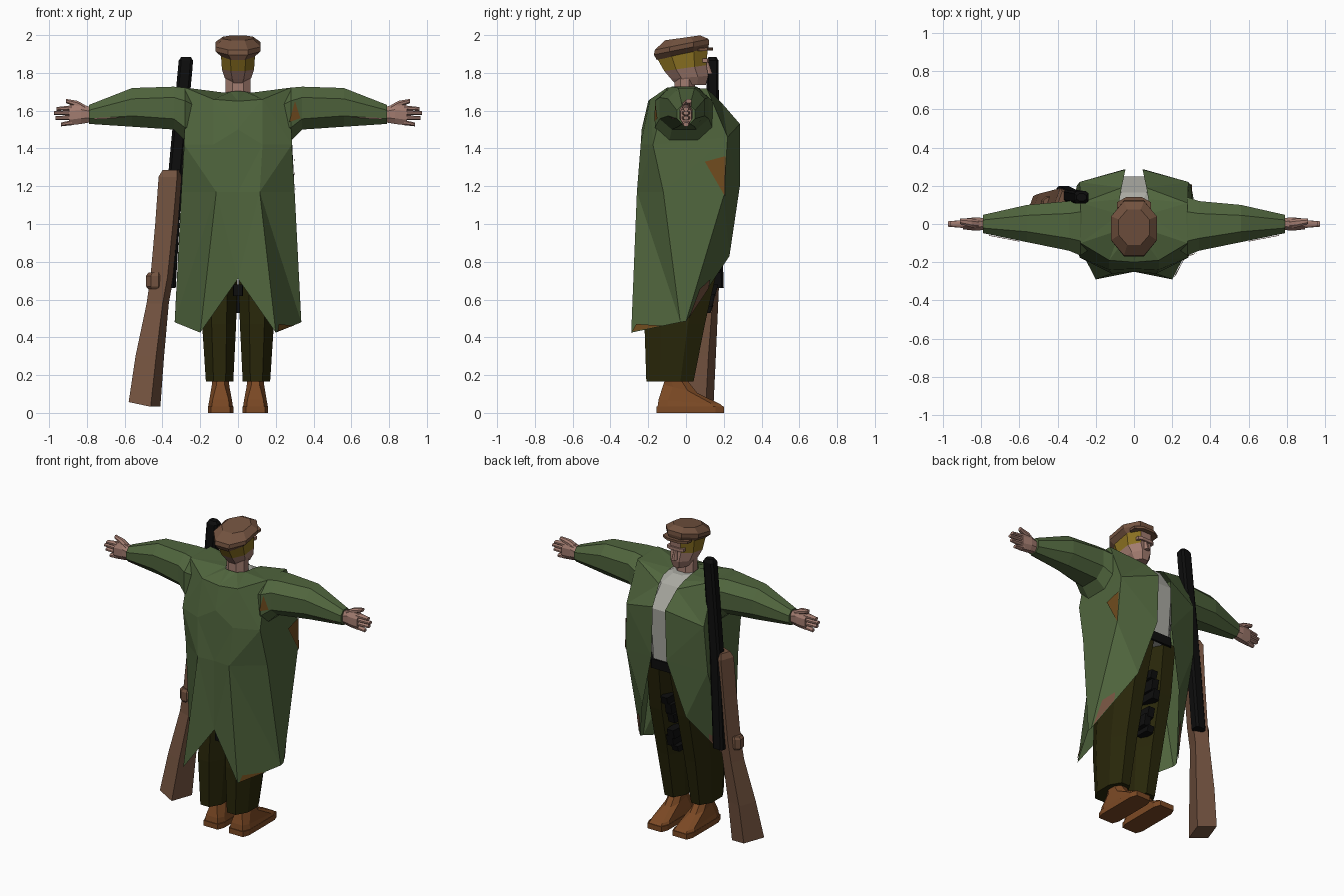
import bpy, bmesh
from mathutils import Vector
from mathutils.bvhtree import BVHTree

cube = bpy.data.objects.get("Cube")
if cube:
    bpy.data.objects.remove(cube)


def material(name, r, g, b):
    m = bpy.data.materials.new(name)
    m.use_nodes = True
    m.diffuse_color = (r, g, b, 1)
    m.node_tree.nodes["Principled BSDF"].inputs["Base Color"].default_value = (r, g, b, 1)
    return m


GREEN = material("coat green", .08, .13, .047)
RUST = material("patch rust", .16, .07, .013)
OLIVE = material("trouser olive", .022, .02, .003)
LEATHER = material("boot leather", .2, .067, .018)
SKIN = material("skin", .36, .2, .16)
HAIR = material("hair blond", .25, .16, .015)
BROWN = material("cap and wood brown", .17, .085, .05)
BLACK = material("black metal", .004, .004, .004)
SHIRT = material("shirt grey", .4, .4, .36)


def finish(name, bm, mats, mirror=False):
    mesh = bpy.data.meshes.new(name)
    bm.to_mesh(mesh)
    for m in mats:
        mesh.materials.append(m)
    ob = bpy.data.objects.new(name, mesh)
    bpy.context.collection.objects.link(ob)
    if mirror:
        ob.modifiers.new("mirror", 'MIRROR')


def loft(name, rings, mats, mirror=False, closed=True, rule=None):
    """Skin a list of rings; closed lofts get end caps. Returns a surface tree."""
    bm = bmesh.new()
    rows = [[bm.verts.new(p) for p in ring] for ring in rings]
    n = len(rows[0])
    for a, b in zip(rows, rows[1:]):
        for i in range(n if closed else n - 1):
            j = (i + 1) % n
            bm.faces.new((a[i], a[j], b[j], b[i]))
    if closed:
        bm.faces.new(rows[0][::-1])
        bm.faces.new(rows[-1])
        bmesh.ops.recalc_face_normals(bm, faces=bm.faces)
    else:
        bmesh.ops.triangulate(bm, faces=bm.faces)
    bm.normal_update()
    if rule:
        for f in bm.faces:
            f.material_index = rule(f)
    tree = BVHTree.FromBMesh(bm)
    finish(name, bm, mats, mirror)
    bm.free()
    return tree


def octagon(u0, u1, v0, v1, c=.28):
    """Rectangle with cut corners."""
    du, dv = (u1 - u0) * c, (v1 - v0) * c
    return [(u0 + du, v0), (u1 - du, v0), (u1, v0 + dv), (u1, v1 - dv),
            (u1 - du, v1), (u0 + du, v1), (u0, v1 - dv), (u0, v0 + dv)]


def level(x0, x1, y0, y1, z, tilt=0, c=.28):
    return [(x, y, z + tilt * y) for x, y in octagon(x0, x1, y0, y1, c)]


def across(x, y0, y1, z0, z1, c=.28):
    return [(x, y, z) for y, z in octagon(y0, y1, z0, z1, c)]


def patch(name, tree, points, mat, mirror=False):
    """Thin flat mark laid on a surface."""
    bm = bmesh.new()
    verts = []
    for p in points:
        hit, normal, _, _ = tree.find_nearest(Vector(p))
        verts.append(bm.verts.new(hit + normal * .007))
    bm.faces.new(verts)
    finish(name, bm, [mat], mirror)
    bm.free()


# Coat: open half shell from back centre round to the front edge, mirrored
coat = loft("coat", [
    [(0, -.25, .71), (.2, -.29, .425), (.335, -.03, .48), (.335, 0, .485), (.16, .23, .83)],
    [(0, -.25, 1.17), (.115, -.26, 1.17), (.3, -.12, 1.17), (.3, .2, 1.15), (.055, .285, 1.2)],
    [(0, -.235, 1.5), (.13, -.24, 1.42), (.285, -.175, 1.42), (.285, .22, 1.46), (.045, .285, 1.53)],
    [(0, -.2, 1.65), (.13, -.19, 1.66), (.28, -.1, 1.722), (.28, .11, 1.718), (.065, .19, 1.64)],
    [(0, -.08, 1.705), (.04, -.07, 1.7), (.07, -.03, 1.695), (.075, .05, 1.69), (.075, .13, 1.675)],
], [GREEN], mirror=True, closed=False)

# Sleeves: the root is tucked inside the coat
sleeve = loft("sleeves", [
    across(.2, -.11, .09, 1.47, 1.67),
    across(.28, -.165, .14, 1.44, 1.722, .25),
    across(.34, -.14, .12, 1.5, 1.727, .25),
    across(.56, -.095, .1, 1.515, 1.72),
    across(.79, -.048, .048, 1.53, 1.63),
], [GREEN], mirror=True)

# Worn patches and the torn sleeve seam
patch("side_patch", coat, [(.3, .21, 1.36), (.3, .1, 1.33), (.3, .2, 1.15)], RUST)
patch("sleeve_patch", sleeve, [(.3, -.16, 1.65), (.27, -.17, 1.54), (.33, -.15, 1.56)], RUST)
patch("back_hem_patch", coat, [(.2, -.28, .43), (.29, -.12, .455), (.21, -.26, .47)], RUST)
patch("front_hem_patches", coat, [(.33, .01, .5), (.3, .06, .66), (.25, .12, .71),
                                  (.25, .115, .66)], BROWN, mirror=True)
patch("sleeve_seams", sleeve, [(.6, -.1, 1.552), (.76, -.06, 1.552), (.76, -.06, 1.562),
                               (.6, -.1, 1.56)], SKIN, mirror=True)

# Shirt, belt and trousers
loft("shirt", [
    level(-.17, .17, -.15, .23, 1.1),
    level(-.19, .19, -.15, .25, 1.5),
    level(-.15, .15, -.1, .165, 1.64),
    level(-.07, .07, -.06, .09, 1.685),
], [SHIRT])
loft("belt", [level(-.19, .19, -.16, .245, z) for z in (1.1, 1.16)], [BLACK])
loft("trouser_legs", [
    level(.025, .17, -.21, .04, .165),
    level(.01, .19, -.22, .1, .47),
    level(.0, .2, -.2, .175, .8),
    level(-.02, .185, -.15, .235, 1.12),
], [OLIVE], mirror=True)

# Black straps hanging between the legs, stepped like broken hooks
for i, (x, front, z, h) in enumerate([
        (.015, .2, .86, .05), (-.005, .185, .79, .075), (-.02, .18, .74, .06),
        (.0, .155, .62, .06), (.015, .14, .56, .07), (-.015, .13, .53, .04)]):
    loft(f"strap_piece_{i + 1}", [
        level(x - .027, x + .027, -.21 if i == 3 else .04, front + t * .015, z + t * h, c=.08)
        for t in (0, 1)], [BLACK])

# Boots
loft("boot_soles", [level(.025, .16, -.155, .2, z, c=.12) for z in (0, .035)],
     [LEATHER], mirror=True)
loft("boots", [
    level(.027, .158, -.15, .195, .035, c=.15),
    level(.032, .152, -.145, .18, .06, -.07, .15),
    level(.045, .14, -.12, .06, .12, -.25),
    level(.05, .135, -.11, .0, .18),
], [LEATHER], mirror=True)

# Hands: palm, four fingers and a raised thumb
loft("palms", [
    across(.77, -.03, .03, 1.54, 1.615),
    across(.83, -.035, .035, 1.53, 1.635),
    across(.895, -.028, .028, 1.522, 1.628),
], [SKIN], mirror=True)
for i, (tip, drop) in enumerate([(.937, -.008), (.965, 0), (.975, .0), (.96, -.004)]):
    z = 1.523 + i * .026
    loft(f"finger_{i + 1}", [
        across(.88, -.022, .022, z, z + .027),
        across(tip, -.014, .014, z + drop + .002, z + drop + .022),
    ], [SKIN], mirror=True)
loft("thumbs", [
    across(.81, -.022, .022, 1.59, 1.63),
    across(.85, -.018, .028, 1.615, 1.652),
    across(.91, .0, .028, 1.64, 1.662),
], [SKIN], mirror=True)

# Neck and head; a band of hair runs round the head behind the face
loft("neck", [
    level(-.065, .065, -.06, .05, 1.66),
    level(-.065, .065, -.06, .045, 1.78),
], [SKIN])


def hair_rule(f):
    c = f.calc_center_median()
    return int(c.z > 1.835 + .14 * c.y and f.normal.y < .9)


loft("head", [
    level(-.045, .045, -.05, .105, 1.735),
    level(-.07, .07, -.08, .118, 1.775, .08),
    level(-.085, .085, -.115, .108, 1.826, .14),
    level(-.09, .09, -.15, .115, 1.905, .22),
], [SKIN, HAIR], rule=hair_rule)
loft("nose", [
    level(-.017, .017, .09, .14, 1.795),
    level(-.01, .01, .09, .118, 1.86),
], [SKIN])
loft("brow", [level(-.06, .06, .08, .122, z, c=.2) for z in (1.855, 1.875)], [SKIN])

# Cap and visor
loft("cap", [
    level(-.085, .085, -.155, .115, 1.9, .2),
    level(-.118, .118, -.17, .122, 1.93, .2),
    level(-.12, .12, -.165, .12, 1.955, .2),
    level(-.08, .08, -.11, .075, 1.988, .14),
], [BROWN])
loft("cap_visor", [level(-.09, .09, .04, .142, z, .05) for z in (1.912, 1.928)], [BROWN])


# Rifle: long black barrel with the wooden stock alongside
def turned(x, y, z, deep, wide, slope=0):
    """Rectangle turned about the vertical, lower on its right side."""
    u, v = Vector((.34, .94, 0)) * deep, Vector((.94, -.34, -slope)) * wide
    c = Vector((x, y, z))
    return [c - u - v, c + u - v, c + u + v, c - u + v]


loft("rifle_barrel", [
    level(-.405, -.33, .135, .2, .66, c=.18),
    level(-.368, -.293, .115, .18, 1.28, c=.18),
    level(-.32, -.243, .108, .172, 1.8, c=.18),
    level(-.314, -.238, .108, .172, 1.865, c=.18),
    level(-.3, -.25, .12, .16, 1.885),
], [BLACK])
loft("rifle_stock", [
    turned(-.495, .055, .045, .075, .062, .2),
    turned(-.467, .08, .3, .062, .058),
    turned(-.425, .11, .58, .048, .045),
    turned(-.402, .115, .72, .048, .048),
    turned(-.375, .12, 1.0, .048, .05),
    turned(-.355, .125, 1.25, .048, .052),
    turned(-.35, .125, 1.285, .035, .04),
], [BROWN])
loft("rifle_grip_lump", [
    level(-.475, -.4, .07, .14, .655),
    level(-.487, -.395, .06, .145, .67),
    level(-.487, -.395, .06, .145, .725),
    level(-.475, -.4, .07, .14, .742),
], [BROWN])
